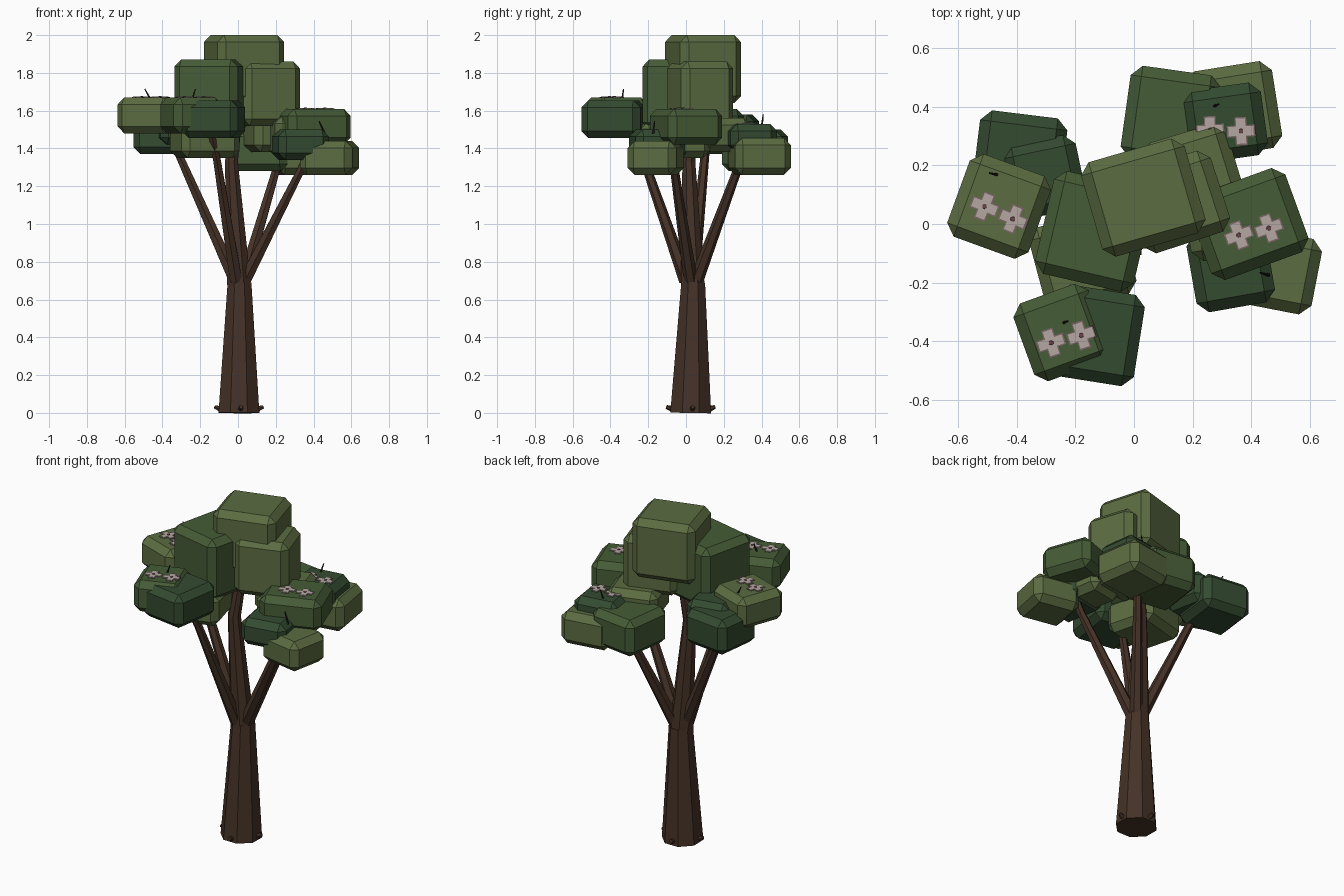
import bpy, bmesh, math
from mathutils import Vector, Matrix

if "Cube" in bpy.data.objects:
    bpy.data.objects.remove(bpy.data.objects["Cube"])


def mat(name, rgb):
    m = bpy.data.materials.new(name)
    m.diffuse_color = (*rgb, 1)
    m.use_nodes = True
    m.node_tree.nodes["Principled BSDF"].inputs["Base Color"].default_value = m.diffuse_color
    return m


BARK = mat("bark", (0.06, 0.032, 0.02))
TWIG = mat("twig", (0.02, 0.015, 0.012))
GREENS = {"light": mat("leaf_light", (0.105, 0.15, 0.053)),
          "mid": mat("leaf_mid", (0.06, 0.107, 0.037)),
          "dark": mat("leaf_dark", (0.034, 0.070, 0.03))}
PETAL = mat("petal", (0.47, 0.39, 0.37))
RIM = mat("petal_rim", (0.2, 0.13, 0.14))
HEART = mat("flower_heart", (0.14, 0.06, 0.07))


def finish(bm, name, material):
    bmesh.ops.recalc_face_normals(bm, faces=bm.faces)
    me = bpy.data.meshes.new(name)
    bm.to_mesh(me)
    bm.free()
    me.materials.append(material)
    ob = bpy.data.objects.new(name, me)
    bpy.context.collection.objects.link(ob)
    return ob


def leaf_block(name, x, y, w, d, z0, z1, rot, tone, bevel=0.037):
    """Chamfered box of foliage turned about z."""
    bm = bmesh.new()
    bmesh.ops.create_cube(bm, size=1)
    bmesh.ops.scale(bm, vec=(w, d, z1 - z0), verts=bm.verts)
    bmesh.ops.bevel(bm, geom=bm.edges[:], offset=bevel, segments=1,
                    affect='EDGES', profile=0.5)
    bm.transform(Matrix.Translation((x, y, (z0 + z1) / 2)) @
                 Matrix.Rotation(math.radians(rot), 4, 'Z'))
    return finish(bm, name, GREENS[tone])


def limb(name, points, radii, sides, material):
    """Tapered faceted tube through points."""
    bm = bmesh.new()
    rings = []
    for i, (p, r) in enumerate(zip(points, radii)):
        a = Vector(points[max(i - 1, 0)])
        b = Vector(points[min(i + 1, len(points) - 1)])
        q = Vector((0, 0, 1)).rotation_difference(b - a)
        rings.append([bm.verts.new(Vector(p) + q @ Vector((
            r * math.cos(2 * math.pi * (k + 0.5) / sides),
            r * math.sin(2 * math.pi * (k + 0.5) / sides), 0)))
            for k in range(sides)])
    for lo, hi in zip(rings, rings[1:]):
        for k in range(sides):
            n = (k + 1) % sides
            bm.faces.new((lo[k], lo[n], hi[n], hi[k]))
    bm.faces.new(rings[0][::-1])
    bm.faces.new(rings[-1])
    return finish(bm, name, material)


def plus(name, x, y, z, half, arm, thick, rot, material):
    """Plus-shaped thin plate."""
    bm = bmesh.new()
    quarter = [(half, -arm), (half, arm), (arm, arm)]
    vs = []
    for k in range(4):
        m = Matrix.Rotation(k * math.pi / 2, 3, 'Z')
        vs += [bm.verts.new(m @ Vector((px, py, 0))) for px, py in quarter]
    ext = bmesh.ops.extrude_face_region(bm, geom=[bm.faces.new(vs)])
    top = [v for v in ext["geom"] if isinstance(v, bmesh.types.BMVert)]
    bmesh.ops.translate(bm, vec=(0, 0, thick), verts=top)
    bm.transform(Matrix.Translation((x, y, z)) @
                 Matrix.Rotation(math.radians(rot), 4, 'Z'))
    return finish(bm, name, material)


# Trunk and the leader that carries on into the crown
limb("trunk", [(0.005, 0.025, 0), (0.008, 0.038, 0.69)], [0.117, 0.068], 8, BARK)
limb("leader", [(0.006, 0.036, 0.67), (-0.035, 0.015, 1.33), (0.01, 0.05, 1.7)],
     [0.068, 0.037, 0.028], 8, BARK)

# Branches to the leaf clusters
branches = {
    "left": [(-0.015, 0.035, 0.7), (-0.31, 0.1, 1.36), (-0.36, 0.12, 1.45)],
    "front": [(-0.01, 0.0, 0.7), (-0.11, -0.22, 1.33), (-0.14, -0.28, 1.48)],
    "right": [(0.035, 0.025, 0.7), (0.33, -0.06, 1.28), (0.37, -0.07, 1.38)],
    "back": [(0.03, 0.055, 0.7), (0.2, 0.27, 1.28), (0.24, 0.32, 1.38)]}
for key, pts in branches.items():
    limb(key + "_branch", pts, [0.037, 0.023, 0.02], 6, BARK)

# Root nubs around the foot
for i in range(4):
    a = math.radians(5 + 90 * i)
    c, s = math.cos(a), math.sin(a)
    limb("root_nub_%d" % i, [(0.005 + 0.09 * c, 0.025 + 0.09 * s, 0.018),
                             (0.005 + 0.13 * c, 0.025 + 0.13 * s, 0.032)],
         [0.018, 0.01], 6, BARK)

# Foliage: x, y, width, depth, bottom, top, turn, tone
blocks = [
    ("crown_top", 0.032, 0.09, 0.367, 0.335, 1.64, 2.0, 16, "light"),
    ("crown_right", 0.145, 0.075, 0.315, 0.29, 1.52, 1.86, 18, "light"),
    ("crown_left", -0.137, -0.025, 0.345, 0.36, 1.5, 1.87, -13, "mid"),
    ("left_upper", -0.46, 0.06, 0.295, 0.3, 1.48, 1.67, -20, "light"),
    ("left_back", -0.39, 0.225, 0.3, 0.3, 1.37, 1.58, -7, "dark"),
    ("left_inner", -0.305, 0.16, 0.255, 0.255, 1.42, 1.61, 12, "dark"),
    ("front_lower", -0.13, -0.38, 0.3, 0.315, 1.455, 1.655, -9, "dark"),
    ("front_upper", -0.248, -0.37, 0.272, 0.282, 1.48, 1.67, 20, "mid"),
    ("front_inner", -0.175, -0.125, 0.32, 0.3, 1.35, 1.54, 15, "light"),
    ("back_upper", 0.31, 0.345, 0.272, 0.25, 1.38, 1.53, 8, "dark"),
    ("back_outer", 0.34, 0.39, 0.3, 0.3, 1.26, 1.455, 9, "light"),
    ("back_left", 0.125, 0.365, 0.31, 0.32, 1.28, 1.5, -8, "mid"),
    ("back_inner", 0.2, 0.18, 0.3, 0.27, 1.38, 1.56, 17, "light"),
    ("right_upper", 0.39, 0.0, 0.353, 0.305, 1.42, 1.61, 20, "mid"),
    ("right_lower", 0.33, -0.15, 0.272, 0.272, 1.34, 1.5, 10, "dark"),
    ("right_outer", 0.485, -0.16, 0.282, 0.262, 1.26, 1.44, -11, "light"),
    ("right_inner", 0.295, 0.0, 0.23, 0.23, 1.35, 1.57, 10, "light")]
for b in blocks:
    leaf_block(b[0] + "_leaves", *b[1:])

# Flowers in pairs on the four upper clusters: x, y, z, turn
flowers = [(-0.51, 0.06, 1.67, -22), (-0.413, 0.017, 1.67, -22),
           (-0.283, -0.405, 1.67, 18), (-0.18, -0.38, 1.67, 18),
           (0.26, 0.32, 1.53, 3), (0.365, 0.317, 1.53, 3),
           (0.358, -0.038, 1.61, 20), (0.46, -0.014, 1.61, 20)]
for i, (x, y, z, r) in enumerate(flowers):
    plus("flower_rim_%d" % i, x, y, z - 0.002, 0.048, 0.02, 0.004, r, RIM)
    plus("flower_petals_%d" % i, x, y, z - 0.001, 0.043, 0.016, 0.006, r, PETAL)
    limb("flower_heart_%d" % i, [(x, y, z), (x, y, z + 0.008)],
         [0.01, 0.008], 6, HEART)

# Bare twigs poking out of the leaves: foot x, y, z and lean in x
for i, (x, y, z, dx) in enumerate([(-0.475, 0.17, 1.65, 0.018), (-0.235, -0.335, 1.65, -0.01),
                                   (0.28, 0.405, 1.515, -0.01), (0.445, -0.17, 1.48, 0.015)]):
    limb("twig_%d" % i, [(x + dx, y - 0.004, z), (x - dx, y + 0.004, z + 0.065)],
         [0.006, 0.003], 5, TWIG)
